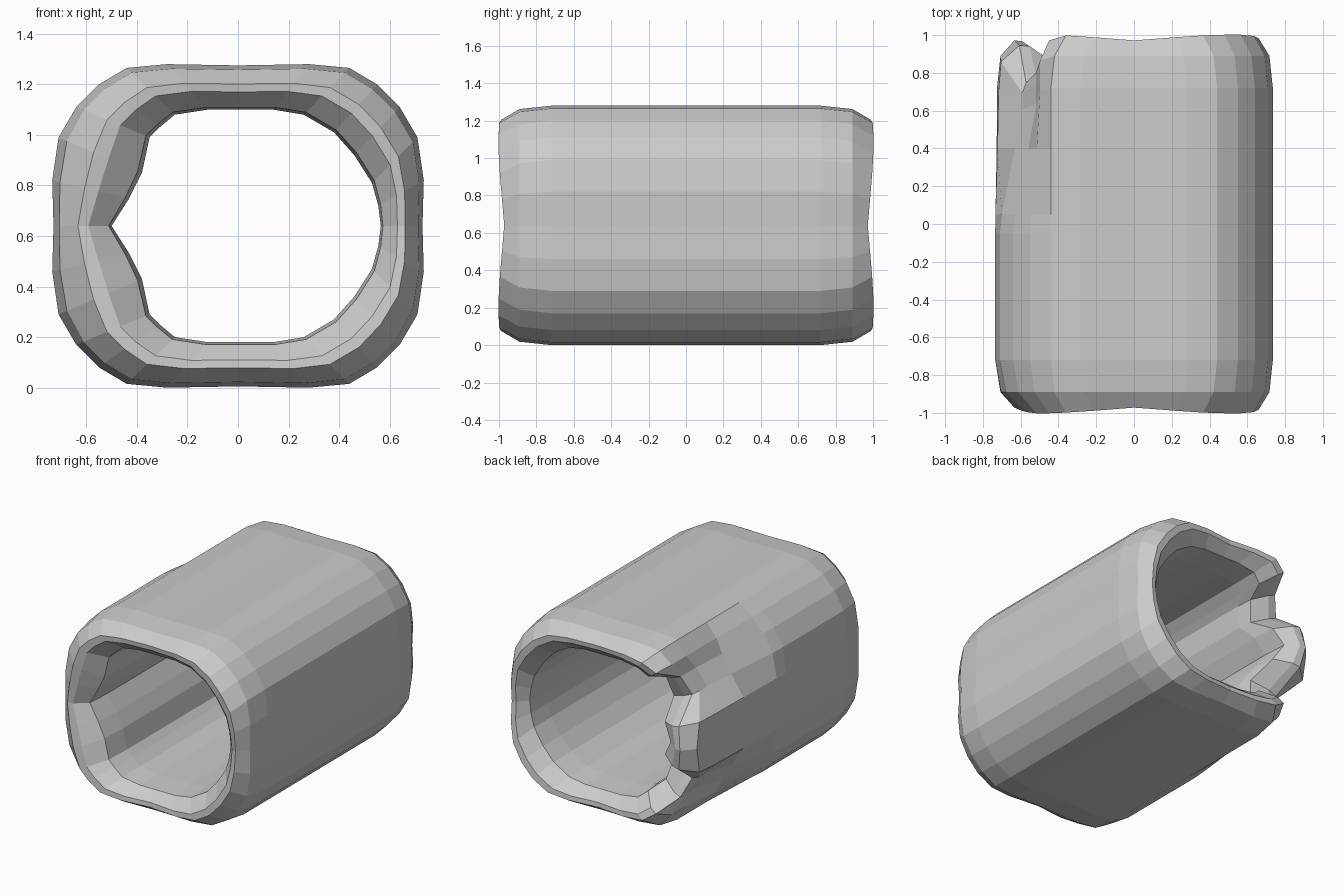
import bpy
import bmesh

if "Cube" in bpy.data.objects:
    bpy.data.objects.remove(bpy.data.objects["Cube"])

MID = 0.65  # height of the tube axis

# Upper half of both profiles, right side to left side (x, z)
right_out = [(.73, .65), (.735, .83), (.71, 1.0), (.64, 1.12), (.55, 1.21), (.44, 1.275), (.28, 1.29)]
outer = right_out + [(0, 1.285)] + [(-x, z) for x, z in reversed(right_out)]
inner = [(.565, .65), (.555, .73), (.53, .82), (.46, .93), (.38, 1.02), (.26, 1.09), (.14, 1.11),
         (0, 1.11), (-.12, 1.11), (-.25, 1.09), (-.31, 1.04), (-.35, 1.0), (-.38, .86),
         (-.43, .76), (-.50, .65)]


def close_loop(half):
    return half + [(x, 2 * MID - z) for x, z in reversed(half[1:-1])]


outer, inner = close_loop(outer), close_loop(inner)
N = len(outer)

# Torn left wall: profile index -> (groove depth, how far the end is torn back)
tear = {10: (.22, .03), 11: (.42, .20), 12: (.36, .25), 13: (.06, .04), 14: (.02, .0)}
tear.update({N - i: v for i, v in tear.items() if i < 14})

# Rings along the wall section: (y, blend from outer to inner)
half_rings = [(.05, 0), (.40, 0), (.72, 0), (.89, .10), (.99, .42), (.985, .60), (.90, .95), (.72, 1), (.40, 1), (.05, 1)]
rings = half_rings + [(-y, b) for y, b in reversed(half_rings)]


def point(i, y, b):
    (ox, oz), (ix, iz) = outer[i], inner[i]
    depth, pull = tear.get(i, (0, 0))
    # The groove fades out towards the middle of the length
    t = max(0, min(1, (y - .0) / .6)) if y > 0 else 0
    if b < .8:
        b += (max(b, depth * t) - b)
    x, z = ox + (ix - ox) * b, oz + (iz - oz) * b
    # Ends bulge at the corners and dip at the middle of each side
    s = 1 if y > 0 else -1
    if abs(y) > .95:
        corner = min(1, abs(ox) / .5) * min(1, abs(oz - MID) / .45)
        y += s * (.012 * corner - .018 * (1 - corner))
    if y > .6:
        y -= pull * (y - .5) / .5
    return x, y, z


bm = bmesh.new()
grid = [[bm.verts.new(point(i, y, b)) for i in range(N)] for y, b in rings]
for r in range(len(grid)):
    a, c = grid[r], grid[(r + 1) % len(grid)]
    for i in range(N):
        j = (i + 1) % N
        bm.faces.new((a[i], a[j], c[j], c[i]))
bmesh.ops.recalc_face_normals(bm, faces=bm.faces)

# Sleeve resting on the ground
mesh = bpy.data.meshes.new("torn_sleeve")
bm.to_mesh(mesh)
bm.free()
sleeve = bpy.data.objects.new("torn_sleeve", mesh)
bpy.context.collection.objects.link(sleeve)
low = min(v.co.z for v in mesh.vertices)
for v in mesh.vertices:
    v.co.z -= low
